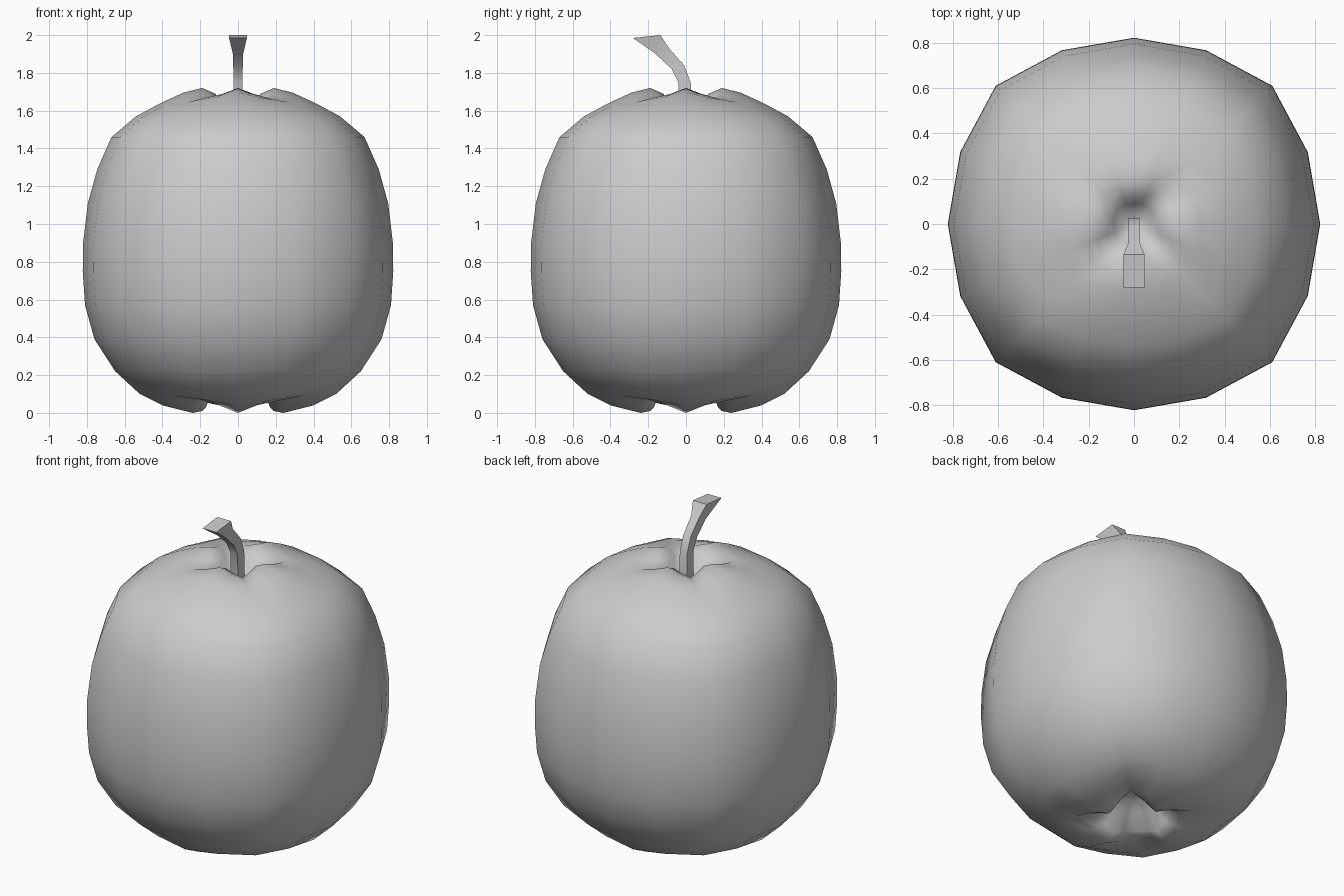
import bpy, bmesh, math

if "Cube" in bpy.data.objects:
    bpy.data.objects.remove(bpy.data.objects["Cube"])

SIDES = 16


def finish(name, bm):
    bmesh.ops.recalc_face_normals(bm, faces=bm.faces)
    mesh = bpy.data.meshes.new(name)
    bm.to_mesh(mesh)
    bm.free()
    ob = bpy.data.objects.new(name, mesh)
    bpy.context.collection.objects.link(ob)
    return ob


def bridge(bm, rings):
    for a, b in zip(rings, rings[1:]):
        n = len(a)
        for i in range(n):
            j = (i + 1) % n
            bm.faces.new((a[i], a[j], b[j], b[i]))


# Fruit body: radius, height, squareness of the ring, height shift at the diagonals
profile = [
    (0.06, 0.20, 0.2, 0.0), (0.12, 0.14, 0.4, 0.03), (0.17, 0.03, 0.8, 0.07),
    (0.19, 0.01, 0.9, 0.08), (0.24, 0.00, 0.9, 0.08), (0.40, 0.04, 0.45, 0.05),
    (0.52, 0.10, 0.28, 0.03), (0.65, 0.22, 0.18, 0.01), (0.76, 0.39, 0.13, 0),
    (0.81, 0.57, 0.12, 0), (0.822, 0.75, 0.12, 0), (0.82, 0.90, 0.12, 0),
    (0.795, 1.11, 0.12, 0), (0.745, 1.29, 0.12, 0), (0.67, 1.46, 0.14, 0),
    (0.54, 1.57, 0.22, -0.01), (0.41, 1.64, 0.4, -0.03), (0.29, 1.695, 0.7, -0.05),
    (0.19, 1.72, 0.9, -0.06), (0.155, 1.705, 0.8, -0.05), (0.12, 1.69, 0.5, -0.04),
    (0.09, 1.62, 0.2, 0), (0.04, 1.58, 0, 0),
]
bm = bmesh.new()
rings = []
for r, z, q, dz in profile:
    ring = []
    for i in range(SIDES):
        t = 2 * math.pi * i / SIDES
        c, s = math.cos(t), math.sin(t)
        k = r * (1 - q + q / max(abs(c), abs(s)))
        ring.append(bm.verts.new((k * c, k * s, z + dz * (1 - math.cos(4 * t)) / 2)))
    rings.append(ring)
bridge(bm, rings)
for ring, z in ((rings[0], 0.22), (rings[-1], 1.57)):
    pole = bm.verts.new((0, 0, z))
    for i in range(SIDES):
        bm.faces.new((ring[i], ring[(i + 1) % SIDES], pole))
body = finish("fruit_body", bm)
for p in body.data.polygons:
    p.use_smooth = True

# Stem: front edge (y, z), back edge (y, z), half width
sections = [
    ((-0.035, 1.57), (0.03, 1.57), 0.025), ((-0.04, 1.75), (0.025, 1.75), 0.025),
    ((-0.075, 1.82), (-0.01, 1.84), 0.025), ((-0.16, 1.90), (-0.09, 1.93), 0.027),
    ((-0.28, 1.985), (-0.135, 2.0), 0.047),
]
bm = bmesh.new()
rings = [[bm.verts.new((x, *p)) for x, p in ((-w, f), (w, f), (w, b), (-w, b))]
         for f, b, w in sections]
bridge(bm, rings)
bm.faces.new(rings[0])
bm.faces.new(rings[-1])
stem = finish("stem", bm)
bpy.context.view_layer.objects.active = stem
stem.select_set(True)
bpy.ops.object.shade_smooth_by_angle(angle=math.radians(40))
